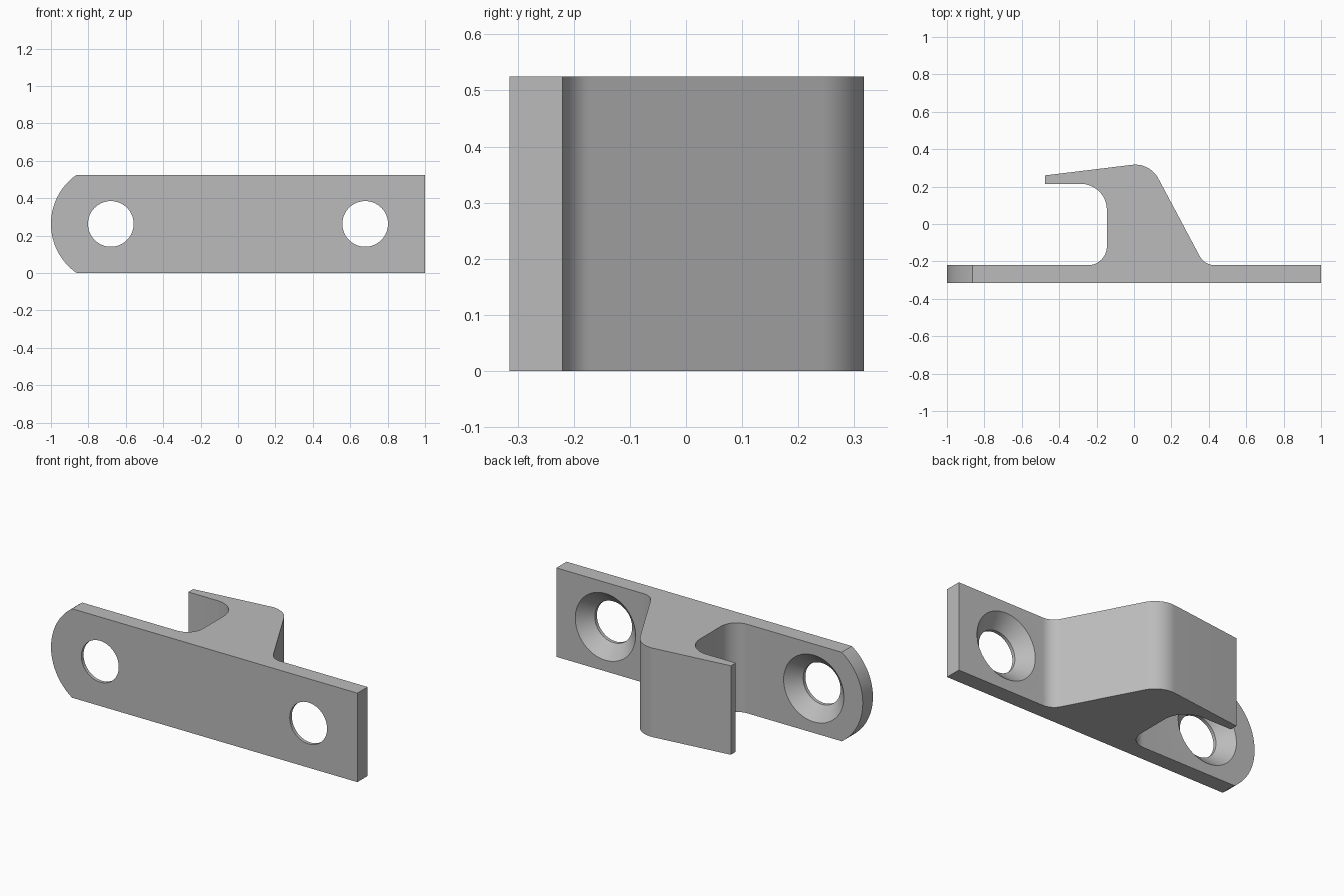
import bpy, bmesh, math
from mathutils import Vector, Matrix

cube = bpy.data.objects.get("Cube")
if cube:
    bpy.data.objects.remove(cube, do_unlink=True)

HEIGHT = 0.525
MID = HEIGHT / 2
HOLE_X = 0.68
BACK, FRONT = -0.22, -0.315   # faces of the mounting plate

steel = bpy.data.materials.new("grey_steel")
steel.use_nodes = True
steel.diffuse_color = (0.5, 0.5, 0.5, 1)
steel.node_tree.nodes["Principled BSDF"].inputs["Base Color"].default_value = (0.5, 0.5, 0.5, 1)


def rounded(corners, steps=12):
    """Outline of 2D points from (x, y, fillet radius) corners."""
    out = []
    for i, (x, y, r) in enumerate(corners):
        p = Vector((x, y))
        if r == 0:
            out.append(p)
            continue
        a = (Vector(corners[i - 1][:2]) - p).normalized()
        b = (Vector(corners[(i + 1) % len(corners)][:2]) - p).normalized()
        half = a.angle(b) / 2
        centre = p + (a + b).normalized() * (r / math.sin(half))
        start = p + a * (r / math.tan(half)) - centre
        end = p + b * (r / math.tan(half)) - centre
        sweep = math.atan2(start.x * end.y - start.y * end.x, start.dot(end))
        for k in range(steps + 1):
            out.append(centre + Matrix.Rotation(sweep * k / steps, 2) @ start)
    return out


def add_object(name, bm):
    bmesh.ops.recalc_face_normals(bm, faces=bm.faces)
    mesh = bpy.data.meshes.new(name)
    bm.to_mesh(mesh)
    bm.free()
    mesh.materials.append(steel)
    obj = bpy.data.objects.new(name, mesh)
    bpy.context.collection.objects.link(obj)
    return obj


def prism(name, points, direction):
    bm = bmesh.new()
    face = bm.faces.new([bm.verts.new(p) for p in points])
    extruded = bmesh.ops.extrude_face_region(bm, geom=[face])["geom"]
    verts = [g for g in extruded if isinstance(g, bmesh.types.BMVert)]
    bmesh.ops.translate(bm, verts=verts, vec=direction)
    return add_object(name, bm)


def lathe(name, profile, x, sides=64):
    """Revolve (radius, y) points about a y-axis line through a hole centre."""
    bm = bmesh.new()
    rings = [[bm.verts.new((x + r * math.cos(math.tau * k / sides), y,
                            MID + r * math.sin(math.tau * k / sides)))
              for k in range(sides)] for r, y in profile]
    for lo, hi in zip(rings, rings[1:]):
        for k in range(sides):
            n = (k + 1) % sides
            bm.faces.new((lo[k], lo[n], hi[n], hi[k]))
    bm.faces.new(rings[0])
    bm.faces.new(rings[-1])
    return add_object(name, bm)


def cut(target, tool, operation):
    tool.hide_render = True
    mod = target.modifiers.new(tool.name, "BOOLEAN")
    mod.operation = operation
    mod.solver = "EXACT"
    mod.object = tool
    bpy.context.view_layer.objects.active = target
    bpy.ops.object.modifier_apply(modifier=mod.name)
    bpy.data.objects.remove(tool, do_unlink=True)


# Plate and hook as one extruded section
section = rounded([
    (-1, FRONT, 0), (1, FRONT, 0), (1, BACK, 0),
    (0.377, BACK, 0.09), (0.085, 0.328, 0.14),
    (-0.475, 0.26, 0), (-0.475, 0.215, 0),
    (-0.145, 0.215, 0.14), (-0.145, BACK, 0.1), (-1, BACK, 0)])
catch = prism("hook_plate", [(p.x, p.y, 0) for p in section], (0, 0, HEIGHT))

# Rounded left-hand end, concentric with its screw hole
R = 0.32
arc = [math.radians(90 + 180 * k / 64) for k in range(65)]
outline = [(-HOLE_X + R * math.cos(a), -0.6, MID + R * math.sin(a)) for a in arc]
outline += [(1.2, -0.6, MID - R), (1.2, -0.6, MID + R)]
cut(catch, prism("end_rounder", outline, (0, 1.2, 0)), "INTERSECT")

# Countersunk screw holes, wide at the back
for x in (-HOLE_X, HOLE_X):
    cutter = lathe("screw_hole", [(0.122, FRONT - 0.05), (0.122, BACK - 0.075),
                                  (0.197, BACK), (0.197, BACK + 0.05)], x)
    cut(catch, cutter, "DIFFERENCE")

# Smooth curved faces, keeping the edges crisp
bpy.ops.object.select_all(action="DESELECT")
catch.select_set(True)
bpy.context.view_layer.objects.active = catch
bpy.ops.object.shade_smooth_by_angle(angle=math.radians(25))
